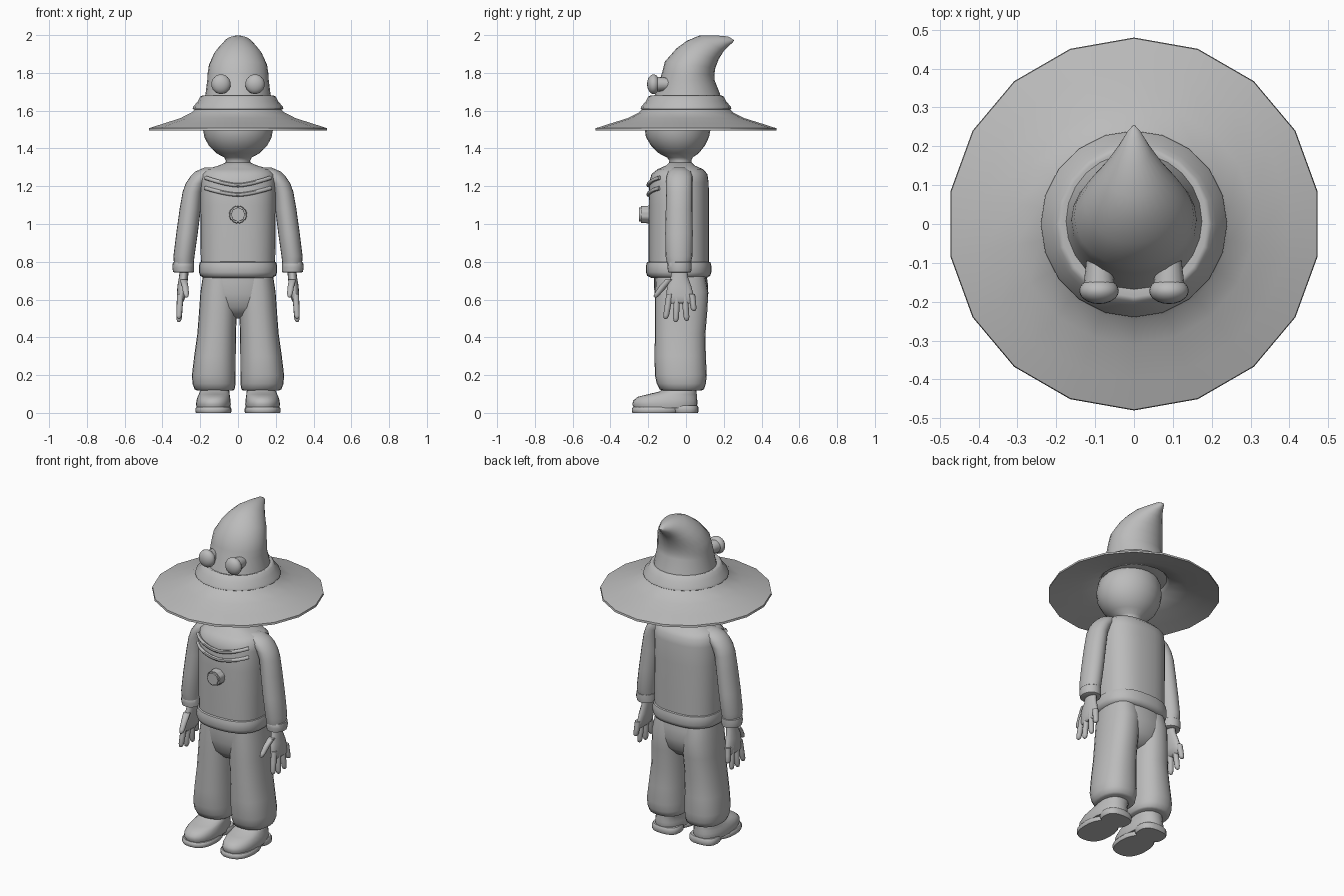
import bpy, bmesh, math
from mathutils import Vector

grey = bpy.data.materials.new("plain grey")
grey.diffuse_color = (0.5, 0.5, 0.5, 1)


def finish(ob, mirror=False, angle=45):
    """Material, optional mirrored copy and smooth shading."""
    ob.data.materials.append(grey)
    bpy.ops.object.select_all(action='DESELECT')
    ob.select_set(True)
    bpy.context.view_layer.objects.active = ob
    if mirror:
        m = ob.modifiers.new("mirror", 'MIRROR')
        m.use_clip = False
        m.use_mirror_merge = False
    bpy.ops.object.shade_smooth_by_angle(angle=math.radians(angle))
    return ob


def from_bmesh(name, bm, mirror=False, angle=45):
    bmesh.ops.recalc_face_normals(bm, faces=bm.faces[:])
    me = bpy.data.meshes.new(name)
    bm.to_mesh(me)
    bm.free()
    ob = bpy.data.objects.new(name, me)
    bpy.context.collection.objects.link(ob)
    return finish(ob, mirror, angle)


def loft(name, rings, n=24, power=2.0, mirror=False, closed=False, angle=45):
    """Rings: (centre x, half width, y front, y back, z [, z at back])."""
    bm = bmesh.new()
    loops = []
    for r in rings:
        cx, rx, yf, yb, zf = r[:5]
        zb = r[5] if len(r) > 5 else zf
        loop = []
        for i in range(n):
            a = 2 * math.pi * i / n
            s, c = math.sin(a), math.cos(a)
            s = math.copysign(abs(s) ** (2 / power), s)
            c = math.copysign(abs(c) ** (2 / power), c)
            t = (c + 1) / 2
            loop.append(bm.verts.new((cx + rx * s, yf + (yb - yf) * t, zf + (zb - zf) * t)))
        loops.append(loop)
    pairs = list(zip(loops, loops[1:]))
    if closed:
        pairs.append((loops[-1], loops[0]))
    else:
        bm.faces.new(loops[0])
        bm.faces.new(loops[-1])
    for a, b in pairs:
        for i in range(n):
            j = (i + 1) % n
            bm.faces.new((a[i], a[j], b[j], b[i]))
    return from_bmesh(name, bm, mirror, angle)


def disc(r, z, cy=0.0):
    return (0, r, cy - r, cy + r, z)


# Hat: wide brim, band and backward-curling cone
loft("hat_brim", [disc(.48, 1.495), disc(.478, 1.507), disc(.40, 1.532), disc(.31, 1.56),
                  disc(.25, 1.59), disc(.225, 1.615), disc(.18, 1.60), disc(.20, 1.575),
                  disc(.30, 1.54), disc(.40, 1.515)], n=18, closed=True)
loft("hat_band", [disc(.215, 1.595), disc(.24, 1.61), disc(.237, 1.622), disc(.212, 1.65),
                  disc(.20, 1.675), disc(.188, 1.68), disc(.16, 1.67)], n=20)
loft("hat_cone", [
    (0, .18, -.175, .187, 1.65),
    (0, .172, -.163, .18, 1.69),
    (0, .163, -.14, .152, 1.76),
    (0, .161, -.127, .15, 1.80, 1.79),
    (0, .154, -.112, .155, 1.86, 1.825),
    (0, .128, -.05, .172, 1.93, 1.87),
    (0, .102, .005, .185, 1.97, 1.892),
    (0, .075, .07, .20, 1.997, 1.915),
    (0, .043, .15, .224, 1.999, 1.94),
    (0, .018, .222, .246, 1.993, 1.96),
    (0, .004, .245, .255, 1.98, 1.972)], angle=60)

# Bulging eyes on the hat with short stalks
bm = bmesh.new()
bmesh.ops.create_uvsphere(bm, u_segments=20, v_segments=12, radius=1)
for v in bm.verts:
    x, y, z = v.co
    v.co = (.09 + x * .051, -.172 + y * .034, 1.74 + z * .052)
from_bmesh("hat_eye", bm, mirror=True)
bm = bmesh.new()
bmesh.ops.create_cone(bm, segments=16, radius1=.042, radius2=.028, depth=.12)
for v in bm.verts:
    x, y, z = v.co
    v.co = (.09 + x, -.115 + z, 1.74 + y)
from_bmesh("eye_stalk", bm, mirror=True)

# Head and neck
loft("head", [
    (0, .075, -.095, .035, 1.29), (0, .064, -.088, .028, 1.335), (0, .072, -.10, .035, 1.352),
    (0, .115, -.145, .068, 1.375), (0, .155, -.185, .10, 1.415), (0, .178, -.212, .122, 1.46),
    (0, .187, -.22, .132, 1.51), (0, .18, -.205, .13, 1.57), (0, .14, -.15, .11, 1.62)], angle=60)

# Jumper body, rounded shoulders and hem roll
loft("jumper_body", [
    (0, .196, -.197, .122, .74), (0, .198, -.198, .122, .90), (0, .20, -.197, .122, 1.10),
    (0, .20, -.195, .12, 1.22), (0, .195, -.182, .113, 1.265), (0, .17, -.15, .09, 1.29),
    (0, .10, -.105, .045, 1.31), (0, .066, -.09, .03, 1.325)], n=32, power=2.5, angle=60)
loft("jumper_hem", [
    (0, .18, -.185, .11, .715), (0, .20, -.205, .128, .725), (0, .207, -.212, .134, .745),
    (0, .207, -.212, .134, .778), (0, .202, -.207, .13, .797), (0, .185, -.19, .115, .803)],
    n=32, power=2.5)

# Sleeves and cuffs
loft("sleeve", [
    (.287, .052, -.10, .025, .79), (.286, .056, -.108, .034, .83), (.27, .057, -.11, .036, .95),
    (.253, .056, -.107, .034, 1.08), (.24, .053, -.105, .034, 1.17), (.222, .055, -.105, .034, 1.215),
    (.195, .058, -.104, .034, 1.25), (.165, .06, -.095, .026, 1.278),
    (.12, .06, -.07, .0, 1.298)], n=20, mirror=True, angle=70)
loft("sleeve_cuff", [
    (.288, .045, -.085, .018, .742), (.288, .055, -.095, .027, .746), (.29, .058, -.098, .03, .77),
    (.289, .056, -.097, .029, .795), (.288, .045, -.09, .02, .803)], n=20, mirror=True)

# Hands: flat palm, four fingers and a thumb
loft("palm", [
    (.285, .024, -.075, .008, .76), (.288, .024, -.08, .01, .72), (.295, .026, -.10, .028, .67),
    (.30, .024, -.105, .042, .62), (.306, .018, -.10, .046, .59), (.308, .010, -.09, .04, .58)],
    n=16, mirror=True, angle=60)
for i, (y0, y1, tip) in enumerate([(-.086, -.108, .497), (-.048, -.054, .48),
                                   (-.008, .004, .487), (.03, .042, .54)]):
    rows = []
    for t, r in [(0, .018), (.5, .0165), (.85, .0155), (.96, .011), (1, .004)]:
        y = y0 + (y1 - y0) * t
        rows.append((.305 + .008 * t, r, y - r, y + r, .63 + (tip - .63) * t))
    loft("finger_%d" % (i + 1), rows, n=10, mirror=True, angle=60)
loft("thumb", [
    (.288, .02, -.11, -.06, .705), (.28, .018, -.142, -.098, .67), (.275, .016, -.165, -.13, .635),
    (.273, .012, -.172, -.146, .617), (.273, .004, -.166, -.156, .61)], n=10, mirror=True, angle=60)

# Two curved chest ridges that hug the jumper
for k, (mid, rise) in enumerate([(1.205, .04), (1.155, .035)]):
    cu = bpy.data.curves.new("chest_ridge", 'CURVE')
    cu.dimensions = '3D'
    cu.bevel_depth = .011
    cu.bevel_resolution = 2
    cu.use_fill_caps = True
    sp = cu.splines.new('POLY')
    sp.points.add(16)
    for i, p in enumerate(sp.points):
        x = -.172 + .344 * i / 16
        y = -.038 - .159 * (1 - abs(x / .2) ** 2.5) ** (1 / 2.5)
        p.co = (x, y - .002, mid + rise * (abs(x) / .172) ** 1.5, 1)
    tmp = bpy.data.objects.new("ridge_curve", cu)
    bpy.context.collection.objects.link(tmp)
    me = bpy.data.meshes.new_from_object(tmp.evaluated_get(bpy.context.evaluated_depsgraph_get()))
    bpy.data.objects.remove(tmp)
    ob = bpy.data.objects.new("chest_ridge_%d" % (k + 1), me)
    bpy.context.collection.objects.link(ob)
    finish(ob)

# Large chest button
bm = bmesh.new()
bmesh.ops.create_cone(bm, cap_ends=True, segments=8, radius1=.052, radius2=.047, depth=.075)
for v in bm.verts:
    x, y, z = v.co
    v.co = (x, -.21 - z, 1.05 + y)
bmesh.ops.bevel(bm, geom=bm.edges[:], offset=.009, segments=2, affect='EDGES')
from_bmesh("chest_button", bm)

# Trousers: hips and two baggy legs
loft("trouser_hips", [
    (0, .185, -.17, .105, .75), (0, .19, -.17, .115, .69), (0, .196, -.167, .118, .63),
    (0, .17, -.15, .10, .56), (0, .10, -.11, .06, .515), (0, .03, -.06, .01, .50)],
    n=28, power=2.3, angle=70)
loft("trouser_leg", [
    (.095, .09, -.16, .10, .73), (.10, .099, -.164, .118, .64), (.106, .10, -.165, .113, .54),
    (.113, .102, -.165, .103, .42), (.122, .11, -.166, .105, .30), (.128, .116, -.165, .11, .20),
    (.127, .114, -.155, .105, .155), (.124, .106, -.14, .095, .125), (.122, .095, -.125, .08, .118)],
    n=24, power=2.3, mirror=True, angle=60)

# Shoes: upper with ankle, split sole and heel
loft("shoe_upper", [
    (.13, .088, -.275, .055, .025), (.13, .092, -.284, .06, .045), (.13, .09, -.28, .06, .065),
    (.128, .086, -.255, .058, .085), (.126, .082, -.205, .057, .098), (.124, .079, -.145, .056, .112),
    (.122, .07, -.115, .054, .13), (.122, .068, -.11, .052, .16)], n=24, power=2.3, mirror=True, angle=60)
loft("shoe_sole", [
    (.13, .092, -.283, -.035, 0), (.13, .096, -.287, -.03, .008),
    (.13, .096, -.287, -.03, .022), (.13, .09, -.28, -.035, .03)], n=24, power=2.4, mirror=True)
loft("shoe_heel", [
    (.127, .084, -.07, .062, 0), (.127, .088, -.075, .066, .008),
    (.127, .088, -.08, .066, .03), (.127, .082, -.08, .06, .04)], n=20, power=2.6, mirror=True)
